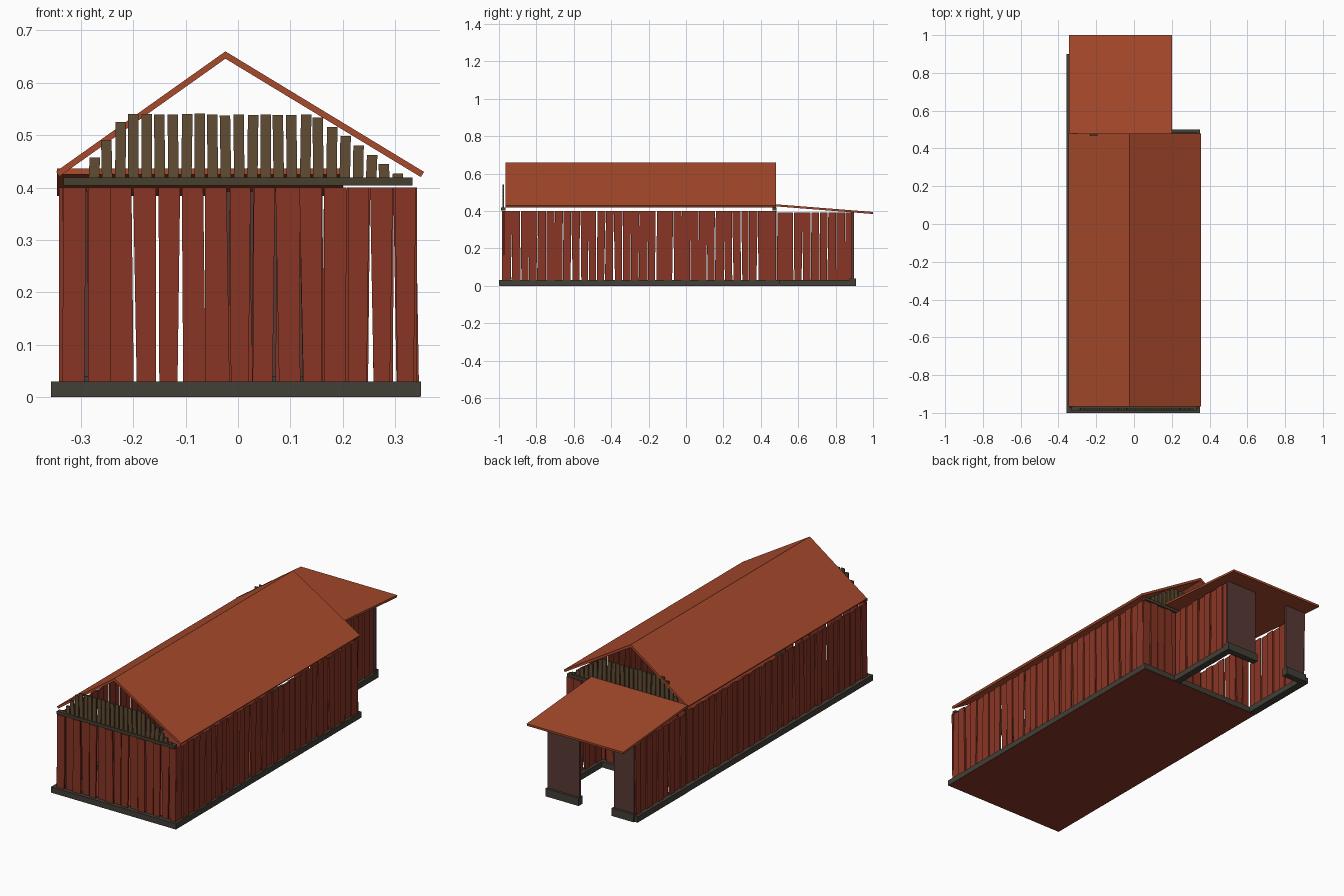
import bpy
import bmesh
import random
from mathutils import Vector

old = bpy.data.objects.get("Cube")
if old:
    bpy.data.objects.remove(old, do_unlink=True)


def srgb(code):
    out = []
    for c in bytes.fromhex(code):
        c /= 255
        out.append(c / 12.92 if c < 0.04045 else ((c + 0.055) / 1.055) ** 2.4)
    return (*out, 1)


def material(name, code):
    m = bpy.data.materials.new(name)
    m.use_nodes = True
    m.diffuse_color = srgb(code)
    m.node_tree.nodes["Principled BSDF"].inputs["Base Color"].default_value = srgb(code)
    return m


ROOF = material("rust roof", "A84A2C")
WALL = material("barn red", "883525")
CURB = material("dark stone", "433F37")
BEAM = material("dark timber", "46402F")
PICKET = material("weathered timber", "604C34")
PANEL = material("plum brown", "583A36")


def prism(bm, outline, depth):
    """Extrude a flat outline by the depth vector."""
    a = [bm.verts.new(p) for p in outline]
    b = [bm.verts.new(Vector(p) + Vector(depth)) for p in outline]
    n = len(a)
    bm.faces.new(a)
    bm.faces.new(b[::-1])
    for i in range(n):
        bm.faces.new((a[i], b[i], b[(i + 1) % n], a[(i + 1) % n]))


def finish(name, bm, mat):
    bmesh.ops.recalc_face_normals(bm, faces=bm.faces)
    me = bpy.data.meshes.new(name)
    bm.to_mesh(me)
    bm.free()
    me.materials.append(mat)
    ob = bpy.data.objects.new(name, me)
    bpy.context.collection.objects.link(ob)
    return ob


def box(name, mat, x0, x1, y0, y1, z0, z1):
    bm = bmesh.new()
    prism(bm, [(x0, y0, z0), (x1, y0, z0), (x1, y1, z0), (x0, y1, z0)], (0, 0, z1 - z0))
    return finish(name, bm, mat)


def plank_wall(name, along_x, fixed, start, end, top, seed, door=None):
    """Row of uneven tapered planks with narrow wedge gaps."""
    rng = random.Random(seed)
    bm = bmesh.new()
    count = round((end - start) / 0.046)
    pitch = (end - start) / count
    for i in range(count):
        mid = start + (i + 0.5) * pitch
        cut = [rng.uniform(-0.003, 0.008) for _ in range(4)]
        if door and door[0] < mid < door[1]:
            continue
        h = pitch / 2
        flat = [(mid - h + cut[0], 0.02), (mid + h - cut[1], 0.02),
                (mid + h - cut[2] * 0.5, top), (mid - h + cut[3] * 0.5, top)]
        off = fixed + (0.003 if i % 2 else -0.003)
        if along_x:
            prism(bm, [(u, off, z) for u, z in flat], (0, 0.008, 0))
        else:
            prism(bm, [(off, u, z) for u, z in flat], (0.008, 0, 0))
    return finish(name, bm, WALL)


# Floor and stone curbs
box("floor", WALL, -0.354, 0.347, -0.998, 0.498, 0, 0.004)
box("front_curb", CURB, -0.357, 0.349, -1.0, -0.96, 0.001, 0.03)
box("rear_curb", CURB, -0.357, 0.349, 0.46, 0.5, 0.001, 0.03)
box("right_curb", CURB, -0.357, -0.318, -0.96, 0.46, 0.001, 0.03)
box("left_curb", CURB, 0.312, 0.349, -0.96, 0.46, 0.001, 0.03)
box("annex_right_curb", CURB, -0.357, -0.318, 0.5, 0.9, 0, 0.03)
box("annex_left_curb", CURB, 0.125, 0.16, 0.5, 0.9, 0, 0.03)

# Plank walls
plank_wall("front_wall", True, -0.982, -0.335, 0.343, 0.40, 3)
plank_wall("rear_wall", True, 0.474, -0.335, 0.343, 0.40, 5, (-0.23, -0.025))
plank_wall("right_wall", False, -0.339, -0.975, 0.475, 0.40, 8)
plank_wall("left_wall", False, 0.331, -0.975, 0.475, 0.40, 8)
plank_wall("annex_right_wall", False, -0.339, 0.485, 0.895, 0.393, 9)
plank_wall("annex_left_wall", False, 0.14, 0.485, 0.895, 0.393, 9)

# Doorway panels at the back of the annex, each on a curb
for side, x0, x1 in (("left", -0.025, 0.155), ("right", -0.335, -0.22)):
    box(side + "_door_panel", PANEL, x0, x1, 0.885, 0.897, 0.03, 0.393)
    box(side + "_door_curb", CURB, x0 - 0.004, x1 + 0.004, 0.875, 0.908, 0, 0.04)

# Tie beams and gable pickets at both ends
for end, y in (("front", -0.978), ("rear", 0.472)):
    box(end + "_beam", BEAM, -0.333, 0.333, y - 0.01, y + 0.012, 0.404, 0.419)
    bm = bmesh.new()
    rng = random.Random(2)
    for i in range(24):
        x = -0.275 + i * 0.0252
        slope = 0.457 + i * 0.034 if i < 12 else 0.427 + (23 - i) * 0.0178
        top = min(slope, 0.538 + rng.uniform(-0.001, 0.004))
        lean = rng.uniform(-0.002, 0.002)
        prism(bm, [(x - 0.010, y - 0.004, 0.418), (x + 0.010, y - 0.004, 0.418),
                   (x + 0.010 + lean, y - 0.004, top), (x - 0.010 + lean, y - 0.004, top)],
              (0, 0.008, 0))
    finish(end + "_gable_pickets", bm, PICKET)

# Main pitched roof
bm = bmesh.new()
prism(bm, [(-0.347, -0.966, 0.431), (-0.024, -0.966, 0.660), (0.355, -0.966, 0.430),
           (0.349, -0.966, 0.420), (-0.024, -0.966, 0.646), (-0.341, -0.966, 0.421)],
      (0, 1.446, 0))
finish("main_roof", bm, ROOF)

# Lean-to roof over the annex
bm = bmesh.new()
prism(bm, [(-0.345, 0.478, 0.436), (-0.345, 1.0, 0.395),
           (-0.345, 0.999, 0.384), (-0.345, 0.477, 0.425)], (0.545, 0, 0))
finish("annex_roof", bm, ROOF)
